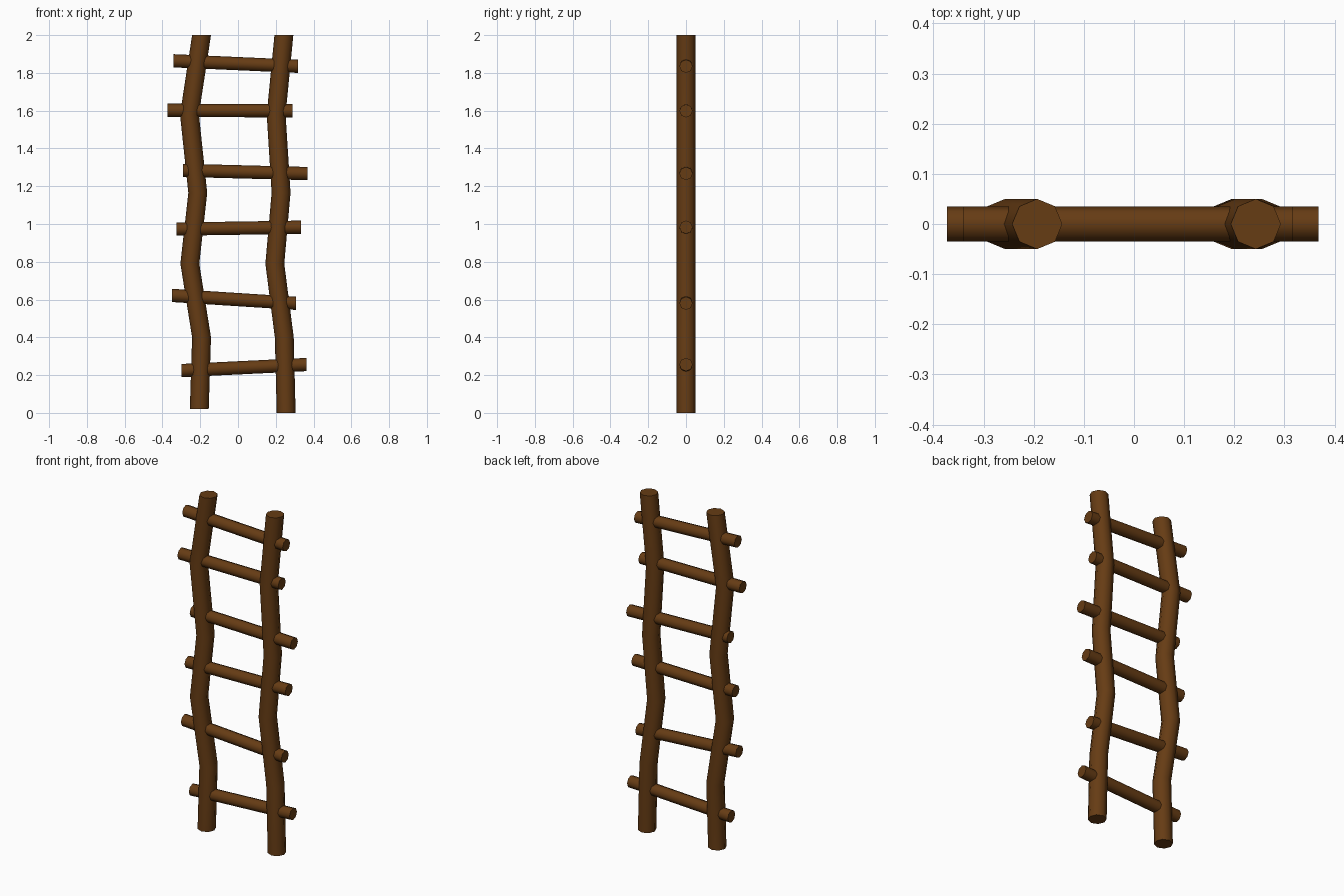
import bpy, bmesh, math
from mathutils import Vector

if "Cube" in bpy.data.objects:
    bpy.data.objects.remove(bpy.data.objects["Cube"])

wood = bpy.data.materials.new("brown wood")
wood.diffuse_color = (0.133, 0.045, 0.007, 1)
wood.use_nodes = True
wood.node_tree.nodes["Principled BSDF"].inputs["Base Color"].default_value = wood.diffuse_color


def tube(name, path, radius, axis, sides=8):
    """Sweep an octagon along a path in the xz plane, square-cut at the ends."""
    bm = bmesh.new()
    rings = []
    for x, z in path:
        ring = []
        for i in range(sides):
            a = 2 * math.pi * i / sides
            u, v = radius * math.cos(a), radius * math.sin(a)
            offset = Vector((u, v, 0)) if axis == "Z" else Vector((0, v, u))
            ring.append(bm.verts.new(Vector((x, 0, z)) + offset))
        rings.append(ring)
    for lo, hi in zip(rings, rings[1:]):
        for i in range(sides):
            j = (i + 1) % sides
            bm.faces.new((lo[i], lo[j], hi[j], hi[i]))
    bm.faces.new(rings[0])
    bm.faces.new(rings[-1])
    bmesh.ops.recalc_face_normals(bm, faces=bm.faces)
    mesh = bpy.data.meshes.new(name)
    bm.to_mesh(mesh)
    bm.free()
    mesh.materials.append(wood)
    obj = bpy.data.objects.new(name, mesh)
    bpy.context.collection.objects.link(obj)
    bpy.ops.object.select_all(action="DESELECT")
    obj.select_set(True)
    bpy.context.view_layer.objects.active = obj
    bpy.ops.object.shade_smooth_by_angle(angle=math.radians(50))
    return obj


# Crooked side rails
tube("left_rail", [(-0.205, 0.02), (-0.193, 0.40), (-0.255, 0.79),
                   (-0.213, 1.165), (-0.257, 1.58), (-0.193, 2.0)], 0.05, "Z")
tube("right_rail", [(0.255, 0.0), (0.245, 0.40), (0.195, 0.79),
                    (0.228, 1.165), (0.202, 1.58), (0.243, 2.0)], 0.05, "Z")

# Uneven rungs: left end and right end as (x, z)
rungs = [((-0.298, 0.224), (0.362, 0.256)), ((-0.350, 0.622), (0.308, 0.580)),
         ((-0.326, 0.973), (0.334, 0.983)), ((-0.292, 1.284), (0.368, 1.267)),
         ((-0.373, 1.602), (0.288, 1.599)), ((-0.341, 1.864), (0.317, 1.835))]
for n, (left, right) in enumerate(rungs, 1):
    tube(f"rung_{n}", [left, right], 0.035, "X")
